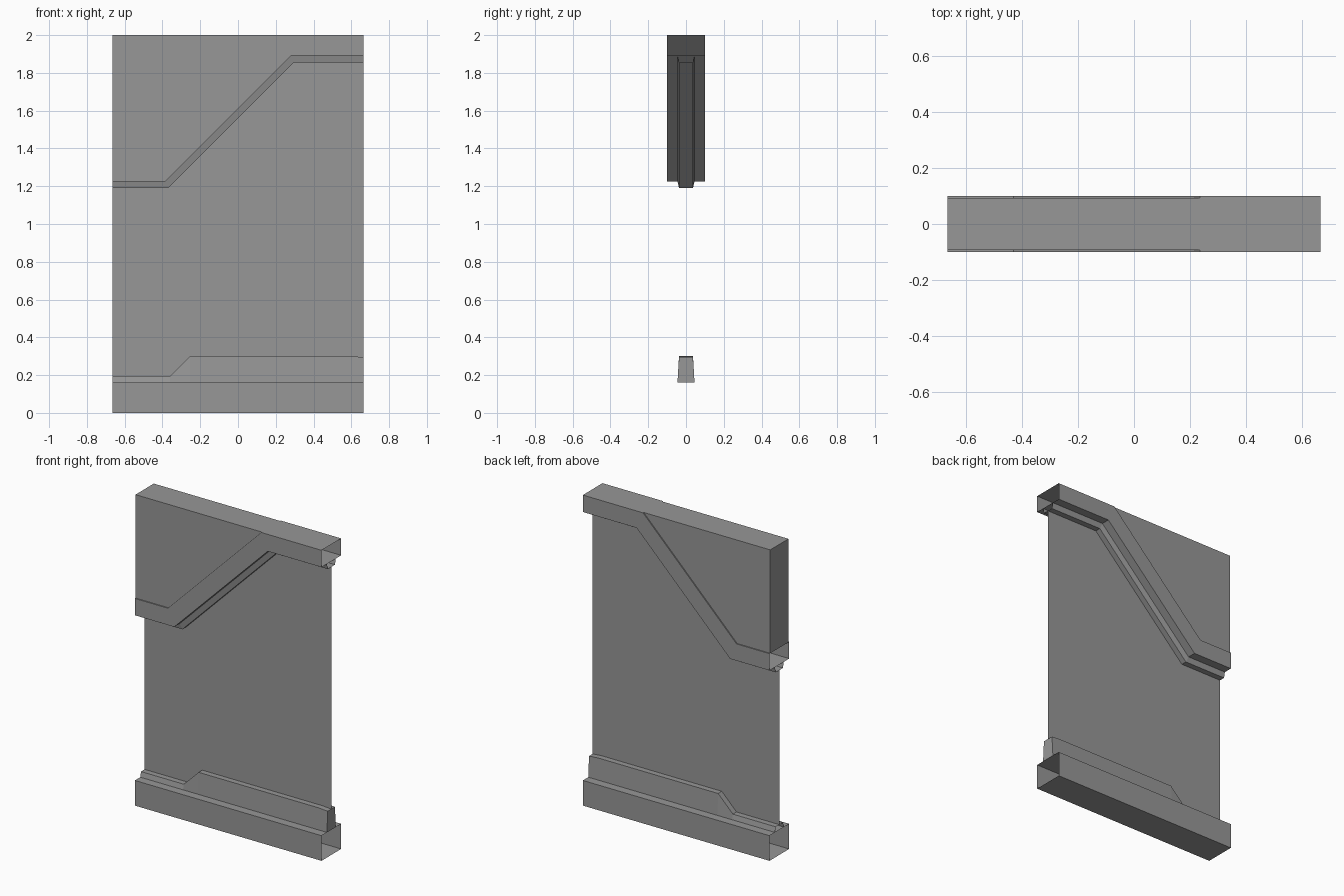
import bpy

if "Cube" in bpy.data.objects:
    bpy.data.objects.remove(bpy.data.objects["Cube"])

W = 0.665   # half width of the panel
D = 0.10    # half depth of base and header
R = 0.093   # half depth of the recessed infill

grey = bpy.data.materials.new("dark_grey")
grey.diffuse_color = (0.31, 0.31, 0.31, 1)
grey.use_nodes = True
grey.node_tree.nodes["Principled BSDF"].inputs["Base Color"].default_value = grey.diffuse_color


def build(name, faces, mirror=True):
    """Front-half faces (lists of xyz) to an object mirrored front to back."""
    verts, polys, index = [], [], {}
    for face in faces:
        poly = []
        for p in face:
            if p not in index:
                index[p] = len(verts)
                verts.append(p)
            poly.append(index[p])
        polys.append(poly)
    mesh = bpy.data.meshes.new(name)
    mesh.from_pydata(verts, [], polys)
    mesh.materials.append(grey)
    obj = bpy.data.objects.new(name, mesh)
    bpy.context.collection.objects.link(obj)
    if mirror:
        mod = obj.modifiers.new("front_back", 'MIRROR')
        mod.use_axis = (False, True, False)
        mod.merge_threshold = 0.0005
    return obj


def strip(rows):
    """Quads between successive (depth, outline) rows, front side."""
    faces = []
    for (d0, a), (d1, b) in zip(rows, rows[1:]):
        for i in range(len(a) - 1):
            faces.append([(a[i][0], -d0, a[i][1]), (a[i + 1][0], -d0, a[i + 1][1]),
                          (b[i + 1][0], -d1, b[i + 1][1]), (b[i][0], -d1, b[i][1])])
    return faces


def level(z):
    return [(-W, z), (W, z)]


# Base channel, open at both ends
build("base_channel", strip([(0, level(0)), (D, level(0)),
                             (D, level(0.162)), (0, level(0.162))]))

# Stepped tapered kerb on the base, capped at the right
kerb_top = [(-W, 0.195), (-0.36, 0.195), (-0.255, 0.30), (0.60, 0.30), (W, 0.295)]
kerb_foot = [(x, 0.162) for x, z in kerb_top]
kerb = strip([(0.045, kerb_foot), (0.037, kerb_top), (0, kerb_top)])
kerb.append([(W, -0.045, 0.162), (W, 0, 0.162), (W, 0, 0.295), (W, -0.037, 0.295)])
build("lower_kerb", kerb)

# Header tube following the diagonal, with a narrow tapered seal beneath
seal = [(-W, 1.19), (-0.37, 1.19), (0.295, 1.855), (W, 1.855)]
low = [(-W, 1.226), (-0.384, 1.226), (0.282, 1.891), (W, 1.891)]
high = [(-W, 1.334), (-0.43, 1.334), (0.236, 2.0), (W, 2.0)]
build("header_seal", strip([(0, seal), (0.037, seal), (0.045, low)]))
build("header_band", strip([(0, low), (D, low), (D, high), (0, high)]))

# Slightly recessed infill block above the band
outline = high[:3] + [(-W, 2.0)]
build("upper_infill", [
    [(x, -R, z) for x, z in outline],
    [(-W, -R, 2.0), (0.236, -R, 2.0), (0.236, 0, 2.0), (-W, 0, 2.0)],
    [(-W, 0, 1.334), (-W, -R, 1.334), (-W, -R, 2.0), (-W, 0, 2.0)]])

# Thin centre sheet between kerb and seal
sheet = kerb_top + seal[::-1]
build("centre_sheet", [[(x, 0.0, z) for x, z in sheet]], mirror=False)
